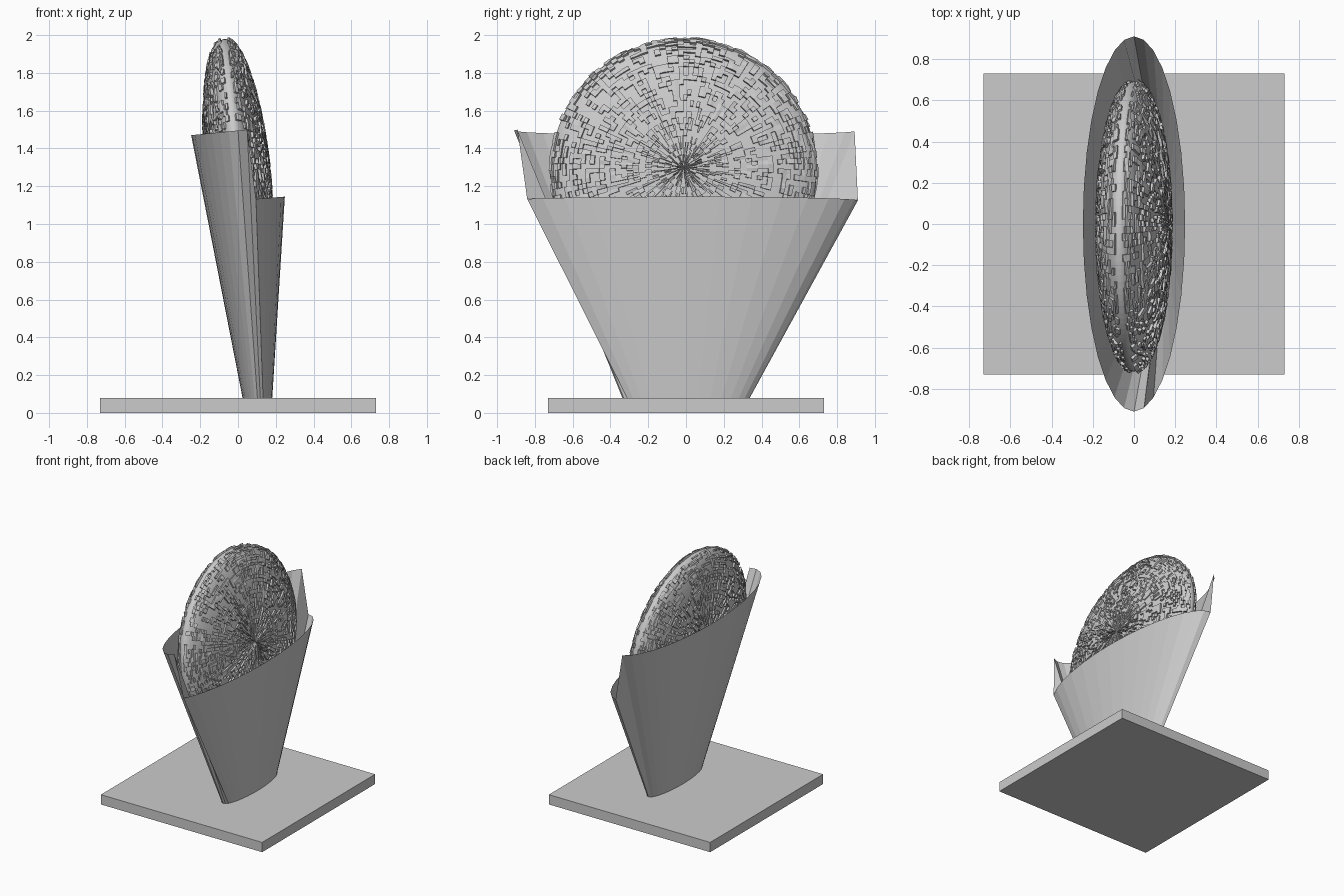
import bpy, bmesh, math, random
from mathutils import Matrix, Vector

if "Cube" in bpy.data.objects:
    bpy.data.objects.remove(bpy.data.objects["Cube"])

random.seed(4)


def add_object(name, bm):
    mesh = bpy.data.meshes.new(name)
    bm.to_mesh(mesh)
    bm.free()
    obj = bpy.data.objects.new(name, mesh)
    bpy.context.collection.objects.link(obj)
    return obj


# square base plate
bm = bmesh.new()
bmesh.ops.create_cube(bm, size=1)
bmesh.ops.scale(bm, vec=(1.46, 1.46, 0.08), verts=bm.verts)
bmesh.ops.translate(bm, vec=(0, 0, 0.04), verts=bm.verts)
add_object("base_plate", bm)

# leaning oval paper sleeve: low front rim, high back rim
SEG = 32
bm = bmesh.new()
bottom, top = [], []
for i in range(SEG):
    a = 2 * math.pi * i / SEG
    c, s = math.cos(a), math.sin(a)
    x = 0.248 * c
    low = i <= 8 or i >= 26
    z = 1.125 + 0.08 * x if low else 1.495 + 0.1 * x
    bottom.append(bm.verts.new((0.103 + 0.078 * c, 0.335 * s, 0.075)))
    top.append(bm.verts.new((x, 0.91 * s, z)))
for i in range(SEG):
    j = (i + 1) % SEG
    bm.faces.new((bottom[i], bottom[j], top[j], top[i]))
bm.faces.new(bottom[::-1])
add_object("paper_sleeve", bm)

# flattened round disc with a rough raised pattern and a plain rim band
bm = bmesh.new()
bmesh.ops.create_uvsphere(bm, u_segments=128, v_segments=64, radius=1)
bmesh.ops.scale(bm, vec=(0.703, 0.703, 0.158), verts=bm.verts)
bm.normal_update()
raised = [f for f in bm.faces
          if abs(f.calc_center_median().z) > 0.014 and random.random() < 0.45]
new = bmesh.ops.extrude_face_region(bm, geom=raised)["geom"]
for v in [g for g in new if isinstance(g, bmesh.types.BMVert)]:
    n = Vector((v.co.x / 0.703**2, v.co.y / 0.703**2, v.co.z / 0.158**2)).normalized()
    v.co += n * random.uniform(0.009, 0.017)
bmesh.ops.transform(bm, verts=bm.verts, matrix=Matrix.Translation((0, -0.012, 1.28))
                    @ Matrix.Rotation(math.radians(84), 4, 'Y'))
add_object("textured_disc", bm)
